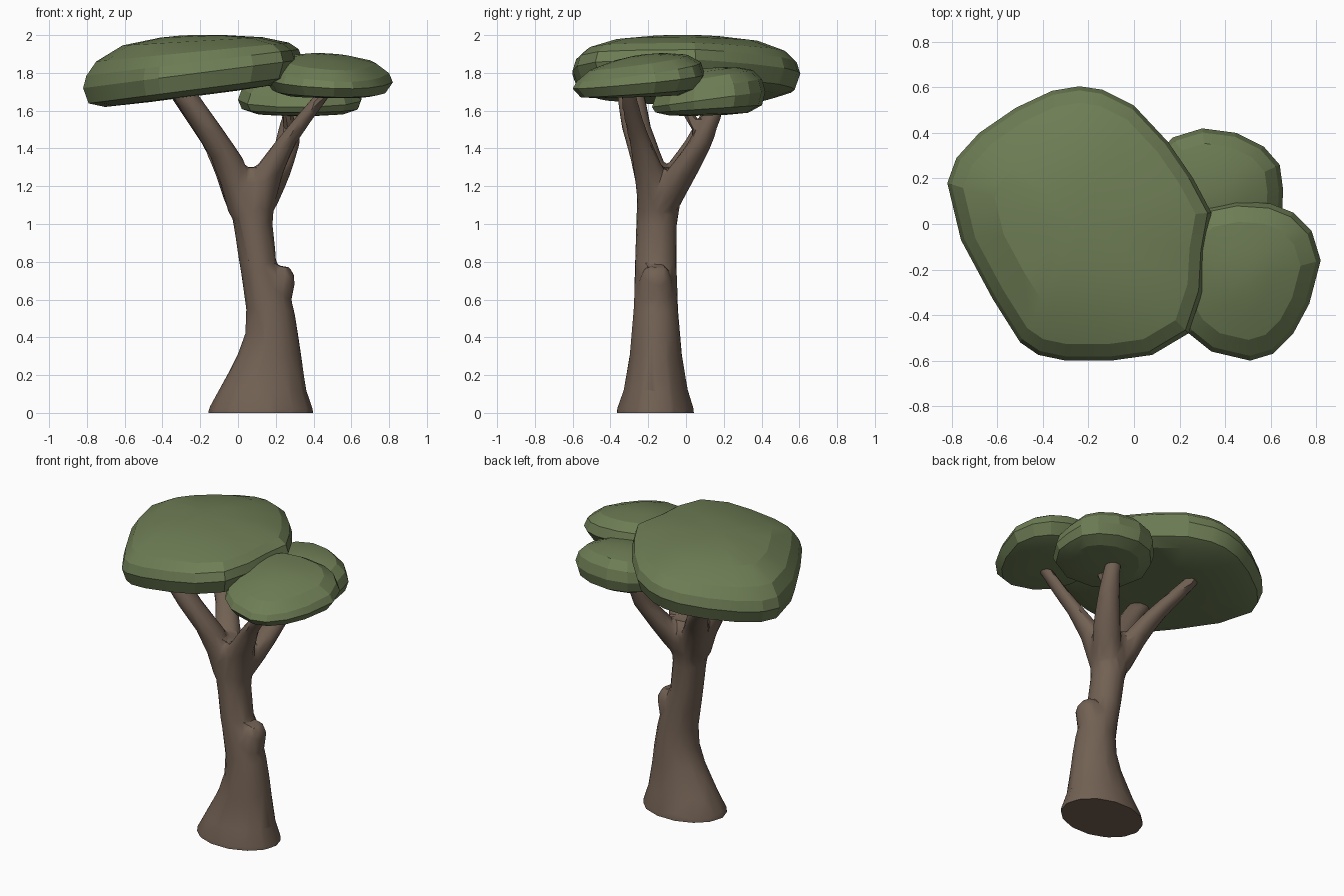
import bpy, bmesh, math
from mathutils import Vector

if "Cube" in bpy.data.objects:
    bpy.data.objects.remove(bpy.data.objects["Cube"])


def material(name, color):
    m = bpy.data.materials.new(name)
    m.diffuse_color = (*color, 1)
    m.use_nodes = True
    m.node_tree.nodes["Principled BSDF"].inputs["Base Color"].default_value = m.diffuse_color
    return m


def loft(bm, rings):
    """Skin a list of equal-length point rings and cap both ends."""
    loops = [[bm.verts.new(p) for p in ring] for ring in rings]
    n = len(loops[0])
    for a, b in zip(loops, loops[1:]):
        for i in range(n):
            j = (i + 1) % n
            bm.faces.new((a[i], a[j], b[j], b[i]))
    bm.faces.new(loops[0][::-1])
    bm.faces.new(loops[-1])


def finish(bm, name, mat, angle):
    bmesh.ops.recalc_face_normals(bm, faces=bm.faces[:])
    me = bpy.data.meshes.new(name)
    bm.to_mesh(me)
    bm.free()
    me.materials.append(mat)
    me.shade_smooth()
    me.set_sharp_from_angle(angle=math.radians(angle))
    ob = bpy.data.objects.new(name, me)
    bpy.context.collection.objects.link(ob)
    return ob


def ellipse(x, y, z, rx, ry, n=14):
    return [(x + rx * math.cos(2 * math.pi * i / n),
             y + ry * math.sin(2 * math.pi * i / n), z) for i in range(n)]


bark = material("bark", (0.17, 0.12, 0.088))
leaf = material("leaf", (0.155, 0.205, 0.09))

# Trunk with flared foot: x, y, z, rx, ry
trunk = [(.12, -.162, -.06, .285, .212), (.12, -.162, .02, .278, .209),
         (.13, -.16, .12, .234, .174), (.165, -.16, .3, .172, .142),
         (.178, -.16, .42, .142, .131), (.17, -.16, .55, .128, .12),
         (.135, -.16, .7, .114, .116), (.105, -.16, .8, .1, .112),
         (.08, -.155, 1.0, .104, .11), (.07, -.145, 1.12, .122, .118),
         (.062, -.135, 1.22, .134, .125), (.07, -.14, 1.3, .085, .08)]
# Cut-off limb stub on the right side of the trunk
stub = [(.19, -.16, .4, .1, .09), (.2, -.16, .6, .085, .09),
        (.222, -.16, .67, .078, .09), (.235, -.16, .72, .068, .085),
        (.235, -.16, .775, .04, .06)]
# Four branches and a twig: x, y, z, r
branches = [
    [(.04, -.16, 1.05, .09), (0, -.175, 1.2, .09), (-.06, -.21, 1.35, .086),
     (-.17, -.265, 1.52, .08), (-.3, -.295, 1.71, .074)],
    [(.03, -.13, 1.08, .09), (-.04, -.05, 1.27, .084), (-.12, .05, 1.42, .07),
     (-.23, .13, 1.57, .06), (-.34, .19, 1.72, .048)],
    [(.11, -.13, 1.08, .09), (.19, -.03, 1.26, .088), (.26, .07, 1.42, .068),
     (.285, .14, 1.58, .052), (.29, .16, 1.66, .042)],
    [(.1, -.165, 1.08, .09), (.155, -.19, 1.27, .085), (.25, -.24, 1.43, .06),
     (.35, -.28, 1.56, .05), (.47, -.31, 1.71, .042)],
    [(.275, .1, 1.45, .036), (.27, .03, 1.55, .034), (.26, -.03, 1.66, .03)]]

bm = bmesh.new()
loft(bm, [ellipse(*r) for r in trunk])
loft(bm, [ellipse(*r) for r in stub])
for b in branches:
    loft(bm, [ellipse(x, y, z, r, r, 12) for x, y, z, r in b])
wood = finish(bm, "wood_source", bark, 40)

# Fuse the limbs into one skin, soften the joints, then cut the foot flat
mod = wood.modifiers.new("fuse", 'REMESH')
mod.mode = 'VOXEL'
mod.voxel_size = 0.014
mod = wood.modifiers.new("soften", 'SMOOTH')
mod.factor, mod.iterations = 0.5, 10
mod = wood.modifiers.new("simplify", 'DECIMATE')
mod.ratio = 0.04
dg = bpy.context.evaluated_depsgraph_get()
fused = bpy.data.meshes.new_from_object(wood.evaluated_get(dg))
bm = bmesh.new()
bm.from_mesh(fused)
bpy.data.objects.remove(wood)
bmesh.ops.bisect_plane(bm, geom=bm.verts[:] + bm.edges[:] + bm.faces[:],
                       plane_co=(0, 0, 0), plane_no=(0, 0, 1), clear_inner=True)
bmesh.ops.holes_fill(bm, edges=[e for e in bm.edges if e.is_boundary])
finish(bm, "trunk_and_branches", bark, 30)


def canopy(name, outline, center, z, tilt, profile):
    """Leaf pad: scaled copies of the outline; profile = scale, height, tilt share."""
    c = Vector(center)
    rings = []
    for s, h, t in profile:
        ring = []
        for p in outline:
            d = (Vector(p) - c) * s
            ring.append((c.x + d.x, c.y + d.y, z + h + t * d.dot(Vector(tilt))))
        rings.append(ring)
    bm = bmesh.new()
    loft(bm, rings)
    finish(bm, name, leaf, 18)


# Large leaf pad
canopy("large_canopy",
       [(-.82, .18), (-.78, .29), (-.68, .4), (-.52, .51), (-.36, .585), (-.24, .605),
        (-.14, .59), (0, .52), (.15, .36), (.26, .2), (.34, .05), (.31, -.12),
        (.3, -.3), (.24, -.48), (.08, -.575), (-.1, -.6), (-.3, -.6), (-.42, -.575),
        (-.5, -.52), (-.62, -.33), (-.76, -.07)],
       (-.24, 0), 1.795, (.13, 0),
       [(.4, -.12, 1), (.8, -.115, 1), (.95, -.085, 1), (1, 0, 1),
        (.97, .06, .95), (.88, .115, .75), (.64, .172, .45), (.3, .198, .3), (.1, .205, .2)])

# Front right leaf pad
canopy("front_right_canopy",
       [(.82, -.16), (.78, -.03), (.7, .05), (.6, .09), (.45, .1), (.3, .07),
        (.19, -.03), (.14, -.18), (.17, -.36), (.24, -.48), (.34, -.56), (.51, -.6),
        (.61, -.57), (.7, -.48), (.77, -.35)],
       (.48, -.25), 1.755, (-.06, .15),
       [(.35, -.082, .2), (.65, -.08, .25), (.88, -.06, .5), (1, 0, .7),
        (.94, .05, 1), (.74, .1, 1), (.4, .127, 1), (.12, .137, 1)])

# Back right leaf pad
canopy("back_right_canopy",
       [(.655, .15), (.64, .26), (.57, .34), (.45, .4), (.3, .42), (.17, .38),
        (.06, .26), (0, .1), (.05, -.07), (.2, -.17), (.4, -.18), (.57, -.09),
        (.65, .04)],
       (.34, .12), 1.66, (0, .17),
       [(.35, -.085, .2), (.7, -.078, .2), (.94, -.05, .4), (1, 0, .8),
        (.94, .06, 1), (.78, .115, 1), (.5, .15, .8), (.15, .165, .6)])
